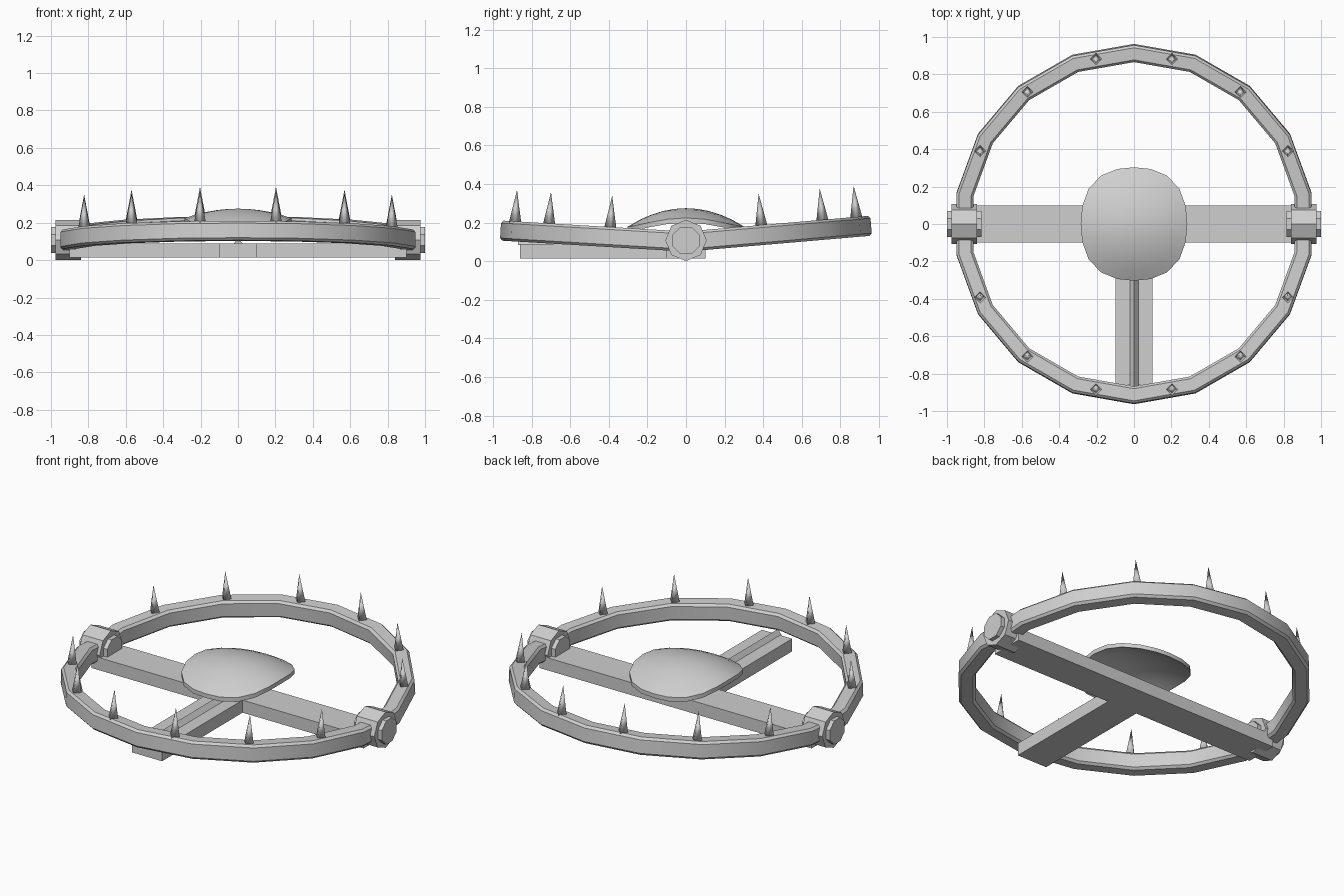
import bpy, bmesh, math
from mathutils import Matrix, Vector

cube = bpy.data.objects.get("Cube")
if cube:
    bpy.data.objects.remove(cube, do_unlink=True)

steel = bpy.data.materials.new("light_grey_steel")
steel.use_nodes = True
GREY = (0.62, 0.62, 0.62, 1)
steel.diffuse_color = GREY
steel.node_tree.nodes["Principled BSDF"].inputs["Base Color"].default_value = GREY


def finish(name, bm, smooth=None):
    """Turn a bmesh into a named steel object."""
    bmesh.ops.recalc_face_normals(bm, faces=bm.faces)
    mesh = bpy.data.meshes.new(name)
    bm.to_mesh(mesh)
    bm.free()
    mesh.materials.append(steel)
    obj = bpy.data.objects.new(name, mesh)
    bpy.context.collection.objects.link(obj)
    if smooth:
        bpy.ops.object.select_all(action='DESELECT')
        obj.select_set(True)
        bpy.context.view_layer.objects.active = obj
        bpy.ops.object.shade_smooth_by_angle(angle=math.radians(smooth))
    return obj


def box(name, x0, x1, y0, y1, z0, z1):
    bm = bmesh.new()
    size = Matrix.Diagonal((x1 - x0, y1 - y0, z1 - z0, 1))
    mid = Matrix.Translation(((x0 + x1) / 2, (y0 + y1) / 2, (z0 + z1) / 2))
    bmesh.ops.create_cube(bm, size=1, matrix=mid @ size)
    return finish(name, bm)


def loft(bm, rings):
    """Skin equal closed rings of points and cap both ends."""
    rows = [[bm.verts.new(p) for p in ring] for ring in rings]
    n = len(rows[0])
    for a, b in zip(rows, rows[1:]):
        for i in range(n):
            j = (i + 1) % n
            bm.faces.new((a[i], a[j], b[j], b[i]))
    bm.faces.new(rows[0])
    bm.faces.new(rows[-1])


# Jaws: bevelled half rings, tilted up from the hinge line, with spikes
INNER, OUTER, HALF, BEVEL = 0.872, 0.963, 0.052, 0.013
PROFILE = [(INNER + BEVEL, -HALF), (OUTER - BEVEL, -HALF),
           (OUTER, BEVEL - HALF), (OUTER, HALF - BEVEL),
           (OUTER - BEVEL, HALF), (INNER + BEVEL, HALF),
           (INNER, HALF - BEVEL), (INNER, BEVEL - HALF)]


def jaw(side, tilt, front):
    place = Matrix.Translation((0, 0, 0.102)) @ Matrix.Rotation(math.radians(tilt), 4, 'X')
    if front:
        place = Matrix.Rotation(math.pi, 4, 'Z') @ place
    bm = bmesh.new()
    rings = []
    for deg in range(10, 171, 20):
        c, s = math.cos(math.radians(deg)), math.sin(math.radians(deg))
        rings.append([(r * c, r * s, z) for r, z in PROFILE])
    # straight ends run into the hinges
    rings.insert(0, [(x, 0, z) for x, y, z in rings[0]])
    rings.append([(x, 0, z) for x, y, z in rings[-1]])
    loft(bm, rings)
    bm.transform(place)
    finish(side + "_jaw", bm, 30)

    bm = bmesh.new()
    for i in range(6):
        a = math.pi * (i + 1.0) / 7
        spot = Vector((math.cos(a), math.sin(a), 0)) * 0.913
        spot.z = HALF + 0.078
        bmesh.ops.create_cone(bm, cap_ends=True, segments=4, radius1=0.032,
                              radius2=0, depth=0.17,
                              matrix=Matrix.Translation(spot))
    bm.transform(place)
    finish(side + "_jaw_spikes", bm, 100)


jaw("back", 4.9, False)
jaw("front", 3.4, True)

# Base bars
box("cross_bar", -0.9, 0.9, -0.1, 0.1, 0.015, 0.09)
box("front_bar", -0.1, 0.1, -0.86, -0.1, 0.015, 0.09)

# Trigger rod: low ridge lying along the front bar
bm = bmesh.new()
loft(bm, [[(-0.024, y, 0.085), (0.028, y, 0.085), (0, y, 0.118)] for y in (-0.87, -0.05)])
finish("trigger_rod", bm)


# Hinges: octagonal barrels with a bolt through each
def octagon(name, x0, x1, radius, turn):
    bm = bmesh.new()
    rings = []
    for x in (x0, x1):
        angles = [math.radians(45 * i + turn) for i in range(8)]
        rings.append([(x, radius * math.cos(a), 0.108 + radius * math.sin(a)) for a in angles])
    loft(bm, rings)
    return finish(name, bm)


for side, s in (("left", 1), ("right", -1)):
    octagon(side + "_hinge_barrel", s * 0.84, s * 0.976, 0.107, 0)
    octagon(side + "_hinge_bolt", s * 0.815, s * 1.0, 0.076, 22.5)

# Pressure plate: rounded-square disc bent into a shallow dome
bm = bmesh.new()
STEPS, SIDES = 5, 20


def plate_point(step, i, drop):
    a = 2 * math.pi * i / SIDES
    r = step / STEPS * (1 + 0.06 * math.sin(2 * a) ** 2)
    x, y = 0.285 * r * math.cos(a), 0.303 * r * math.sin(a)
    return x, y, 0.275 - 0.62 * x * x - 1.05 * y * y - drop


def plate_side(drop):
    centre = bm.verts.new(plate_point(0, 0, drop))
    rows = [[bm.verts.new(plate_point(k, i, drop)) for i in range(SIDES)]
            for k in range(1, STEPS + 1)]
    for i in range(SIDES):
        j = (i + 1) % SIDES
        bm.faces.new((centre, rows[0][i], rows[0][j]))
        for a, b in zip(rows, rows[1:]):
            bm.faces.new((a[i], b[i], b[j], a[j]))
    return rows[-1]


top, bottom = plate_side(0), plate_side(0.025)
for i in range(SIDES):
    j = (i + 1) % SIDES
    bm.faces.new((top[i], bottom[i], bottom[j], top[j]))
finish("pressure_plate", bm, 30)
